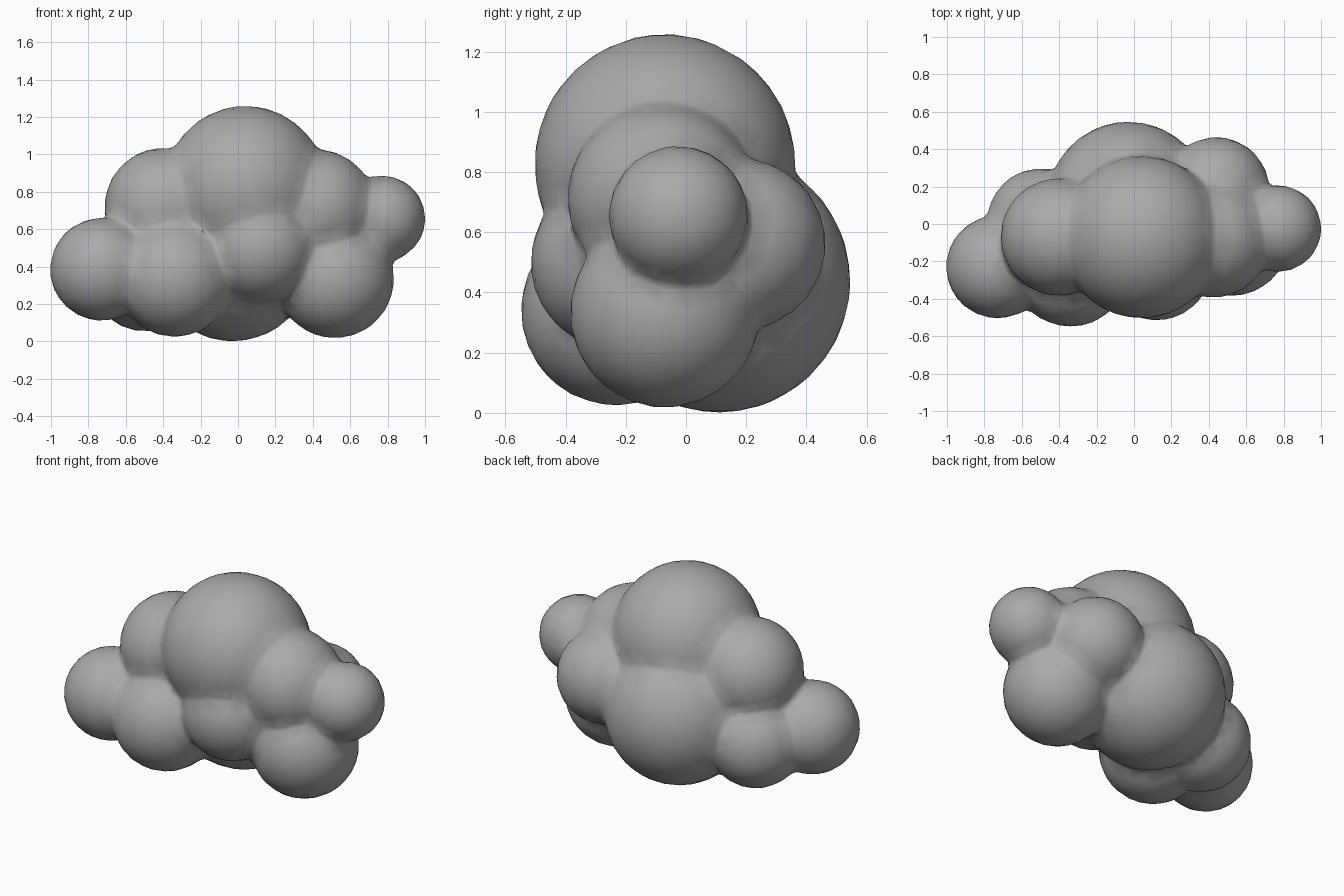
import bpy, bmesh
from mathutils import Matrix

if "Cube" in bpy.data.objects:
    bpy.data.objects.remove(bpy.data.objects["Cube"])

# Cloud puffs: x, y, z, radius
puffs = [
    (0.04, -0.07, 0.825, 0.434),    # crown
    (-0.03, 0.11, 0.437, 0.437),    # back belly
    (-0.73, -0.23, 0.385, 0.275),   # left tip
    (0.77, -0.025, 0.655, 0.232),   # right tip
    (-0.40, -0.07, 0.72, 0.314),    # left shoulder
    (0.42, -0.08, 0.712, 0.314),    # right shoulder
    (0.518, -0.07, 0.333, 0.316),   # lower right
    (-0.34, -0.233, 0.34, 0.316),   # lower left front
    (0.12, -0.22, 0.50, 0.296),     # front centre
    (0.44, 0.18, 0.56, 0.285),      # right back
    (-0.50, 0.01, 0.34, 0.287),     # left back
]

bm = bmesh.new()
for x, y, z, r in puffs:
    bmesh.ops.create_icosphere(bm, subdivisions=4, radius=r,
                               matrix=Matrix.Translation((x, y, z)))
mesh = bpy.data.meshes.new("cloud")
bm.to_mesh(mesh)
bm.free()
cloud = bpy.data.objects.new("cloud", mesh)
bpy.context.collection.objects.link(cloud)

# Darker grey surface
grey = bpy.data.materials.new("cloud_grey")
grey.diffuse_color = (0.4, 0.4, 0.4, 1)
grey.use_nodes = True
grey.node_tree.nodes["Principled BSDF"].inputs["Base Color"].default_value = grey.diffuse_color
mesh.materials.append(grey)

# Fuse the puffs into one skin, soften the creases, then thin to a coarse mesh
fuse = cloud.modifiers.new("fuse", 'REMESH')
fuse.mode = 'VOXEL'
fuse.voxel_size = 0.02
fuse.use_smooth_shade = True
soften = cloud.modifiers.new("soften", 'SMOOTH')
soften.factor = 0.5
soften.iterations = 8
thin = cloud.modifiers.new("thin", 'DECIMATE')
thin.ratio = 0.08
